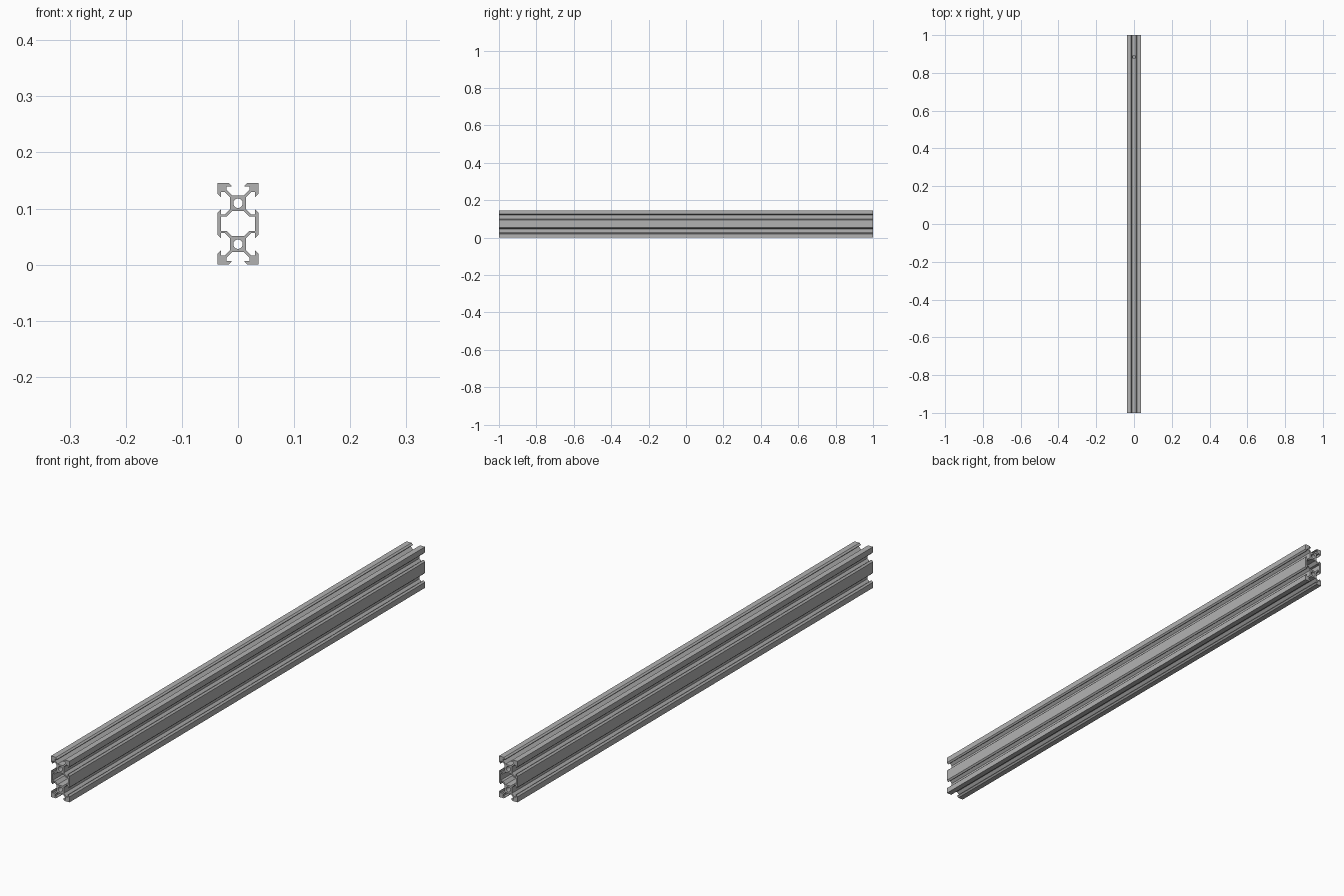
import bpy
import bmesh
from math import cos, sin, pi

if "Cube" in bpy.data.objects:
    bpy.data.objects.remove(bpy.data.objects["Cube"], do_unlink=True)

UNIT = 0.00365          # one profile millimetre
HALF_LENGTH = 1.0
MODULE = 10             # distance from mid height to each bore centre

aluminium = bpy.data.materials.new("aluminium grey")
aluminium.use_nodes = True
grey = (0.45, 0.45, 0.45, 1)
aluminium.diffuse_color = grey
aluminium.node_tree.nodes["Principled BSDF"].inputs["Base Color"].default_value = grey


def mirrored(quarter):
    """Mirror a quarter outline (x, height above middle) into a closed loop."""
    right = quarter + [(x, -z) for x, z in reversed(quarter)]
    return right + [(-x, z) for x, z in reversed(right)]


def circle(radius, height, sides=32):
    return [(radius * cos(2 * pi * i / sides), height + radius * sin(2 * pi * i / sides))
            for i in range(sides)]


# Half of one V slot: web corner, undercut, lip, flared mouth
slot = [(2.84, 3.9), (5.5, 6.56), (5.5, 8.2), (3.125, 8.2), (3.125, 8.54), (4.58, 10)]
side_slot = [(z, x) for x, z in reversed(slot)]
quarter = slot + [(10, 10)] + side_slot + [(x, -z) for x, z in reversed(side_slot)]
outer = mirrored([(x, z + MODULE) for x, z in quarter])

# Central cavity between the two cores
cavity = mirrored([(x, MODULE - z) for x, z in [(2.84, 3.9), (5.5, 6.56), (8.2, 6.56)]])
loops = [outer, cavity, circle(2.3, MODULE), circle(2.3, -MODULE)]

# Fill the cross-section and extrude it along y
bm = bmesh.new()
edges = []
for loop in loops:
    verts = [bm.verts.new((x * UNIT, -HALF_LENGTH, (z + 2 * MODULE) * UNIT)) for x, z in loop]
    edges += [bm.edges.new((a, b)) for a, b in zip(verts, verts[1:] + verts[:1])]
bmesh.ops.triangle_fill(bm, edges=edges, use_beauty=True)
extruded = bmesh.ops.extrude_face_region(bm, geom=bm.faces[:], use_keep_orig=True)
moved = [g for g in extruded["geom"] if isinstance(g, bmesh.types.BMVert)]
bmesh.ops.translate(bm, verts=moved, vec=(0, 2 * HALF_LENGTH, 0))
bmesh.ops.recalc_face_normals(bm, faces=bm.faces[:])
mesh = bpy.data.meshes.new("slotted_rail")
bm.to_mesh(mesh)
bm.free()
rail = bpy.data.objects.new("slotted_rail", mesh)
bpy.context.collection.objects.link(rail)
mesh.materials.append(aluminium)

# Small access hole through the upper web, near the back end
bpy.ops.mesh.primitive_cylinder_add(vertices=24, radius=0.0085, depth=0.04,
                                    location=(0, 0.885, 3 * MODULE * UNIT + 0.02))
drill = bpy.context.object
drill.name = "access_hole_cutter"
drill.hide_render = True
drill.data.materials.append(aluminium)
cut = rail.modifiers.new("access hole", "BOOLEAN")
cut.operation = "DIFFERENCE"
cut.solver = "EXACT"
cut.object = drill

bpy.ops.object.select_all(action="DESELECT")
rail.select_set(True)
bpy.context.view_layer.objects.active = rail
bpy.ops.object.modifier_apply(modifier=cut.name)
bpy.data.objects.remove(drill, do_unlink=True)
bpy.ops.object.shade_smooth_by_angle(angle=pi / 7)
